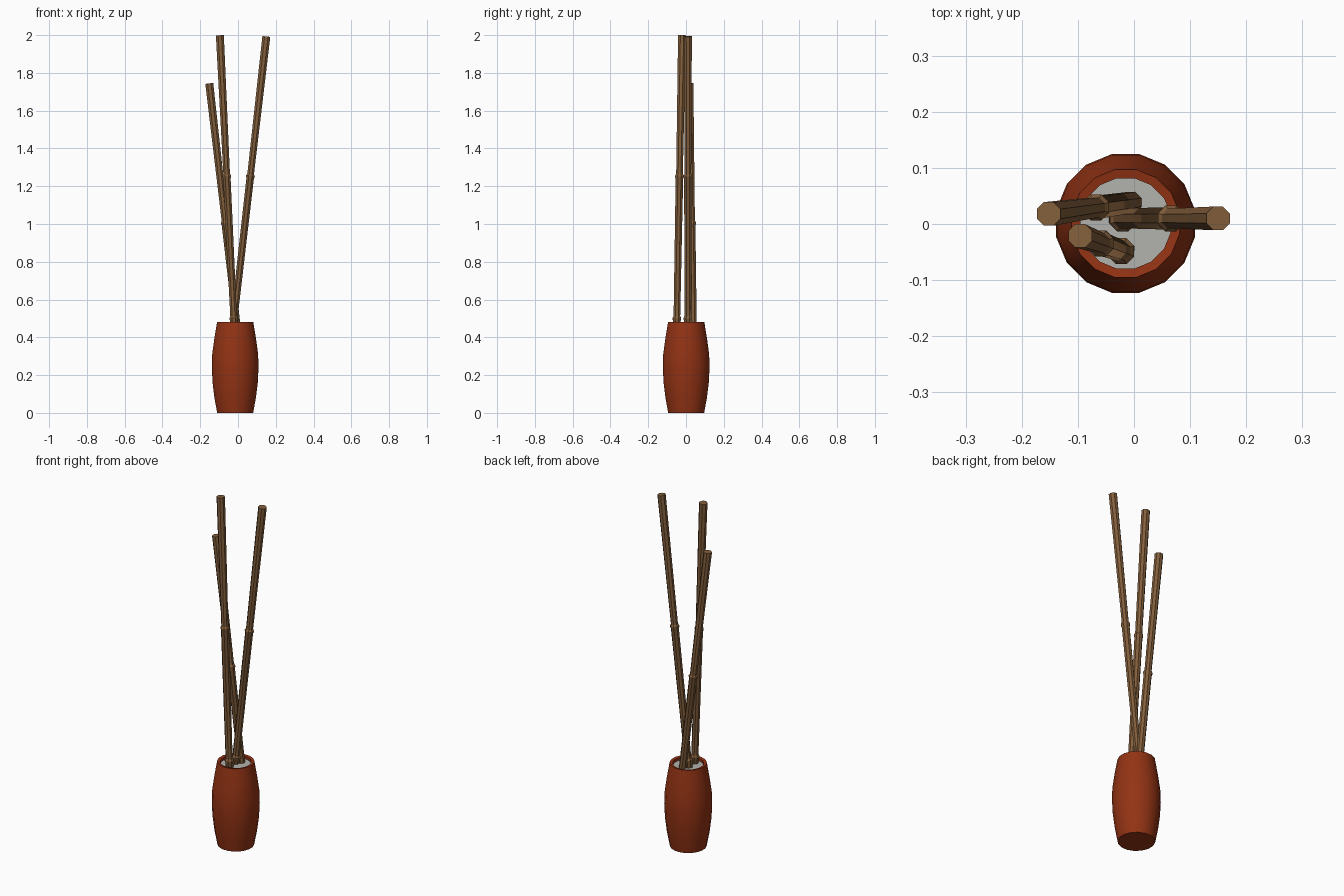
import bpy, bmesh, math
from mathutils import Vector

if "Cube" in bpy.data.objects:
    bpy.data.objects.remove(bpy.data.objects["Cube"])


def material(name, rgb):
    m = bpy.data.materials.new(name)
    m.diffuse_color = (*rgb, 1)
    m.use_nodes = True
    m.node_tree.nodes["Principled BSDF"].inputs["Base Color"].default_value = m.diffuse_color
    return m


TERRACOTTA = material("terracotta", (0.29, 0.033, 0.007))
BAMBOO = material("bamboo_brown", (0.23, 0.115, 0.045))
SAND = material("pale_sand", (0.45, 0.45, 0.42))


def lathe(name, profile, sides, mat, axis=Vector((0, 0, 1)), origin=Vector(), angle=30):
    """Capped rings of (radius, height) swept around an axis."""
    bm = bmesh.new()
    rot = Vector((0, 0, 1)).rotation_difference(axis)
    rings = []
    for r, h in profile:
        ring = []
        for i in range(sides):
            a = 2 * math.pi * (i + 0.5) / sides
            p = Vector((r * math.cos(a), r * math.sin(a), h))
            ring.append(bm.verts.new(origin + rot @ p))
        rings.append(ring)
    for a, b in zip(rings, rings[1:]):
        for i in range(sides):
            j = (i + 1) % sides
            bm.faces.new((a[i], a[j], b[j], b[i]))
    bm.faces.new(rings[0][::-1])
    bm.faces.new(rings[-1])
    mesh = bpy.data.meshes.new(name)
    bm.to_mesh(mesh)
    bm.free()
    mesh.materials.append(mat)
    obj = bpy.data.objects.new(name, mesh)
    bpy.context.collection.objects.link(obj)
    bpy.context.view_layer.objects.active = obj
    obj.select_set(True)
    bpy.ops.object.shade_smooth_by_angle(angle=math.radians(angle))
    obj.select_set(False)
    return obj


# Barrel vase with a bevelled-in mouth
CENTRE = Vector((-0.015, 0.001, 0))
lathe("vase", [(0.097, 0), (0.112, 0.08), (0.122, 0.16), (0.126, 0.24), (0.124, 0.31),
               (0.113, 0.39), (0.098, 0.48), (0.082, 0.477), (0.082, 0.45)],
      16, TERRACOTTA, origin=CENTRE)

# Sand filling the mouth
lathe("sand", [(0.082, 0.451), (0.082, 0.462)], 16, SAND, origin=CENTRE)


# Bamboo canes: each section flares upward and meets the next at a node
def cane(name, foot, tip, node_heights):
    foot, tip = Vector(foot), Vector(tip)
    axis = (tip - foot).normalized()
    profile = [(0.0195, 0)]
    for z in node_heights:
        d = (z - foot.z) / axis.z
        profile += [(0.0215, d - 0.012), (0.025, d - 0.003), (0.025, d + 0.003), (0.019, d + 0.012)]
    profile.append((0.0228, (tip - foot).length))
    lathe(name, profile, 8, BAMBOO, axis, foot)


cane("right_cane", (-0.043, 0.010, 0.30), (0.150, 0.010, 1.993), [0.5, 1.253])
cane("front_cane", (-0.013, -0.052, 0.30), (-0.096, -0.021, 1.999), [0.5, 1.253])
cane("left_cane", (0.013, 0.041, 0.30), (-0.152, 0.018, 1.744), [1.005])
